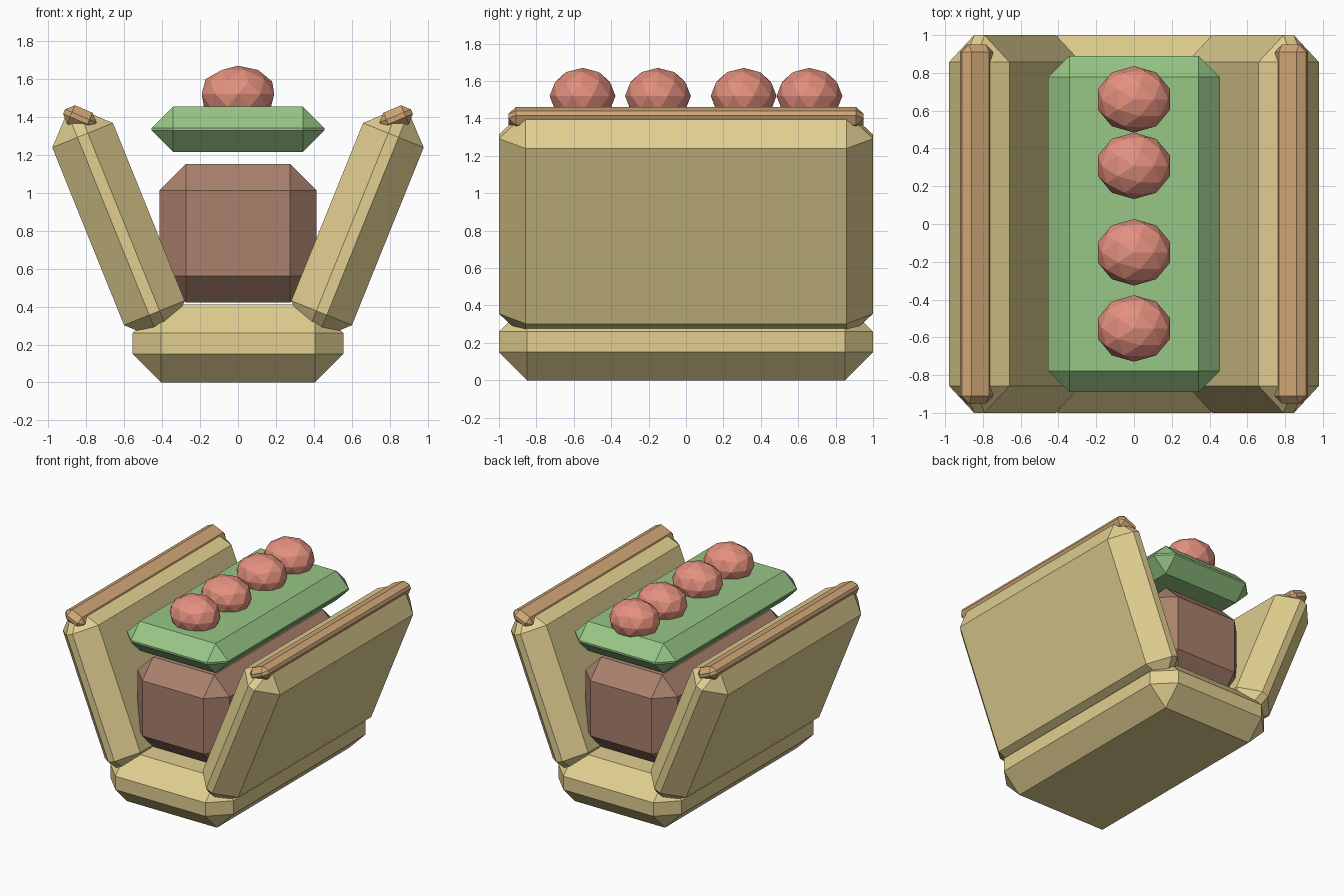
import bpy, bmesh
from math import radians
from mathutils import Matrix

if "Cube" in bpy.data.objects:
    bpy.data.objects.remove(bpy.data.objects["Cube"])


def material(name, rgb):
    m = bpy.data.materials.new(name)
    m.diffuse_color = (*rgb, 1)
    m.use_nodes = True
    m.node_tree.nodes["Principled BSDF"].inputs["Base Color"].default_value = m.diffuse_color
    return m


BREAD = material("bread", (0.75, 0.62, 0.28))
CRUST = material("crust", (0.62, 0.38, 0.18))
PATTY = material("patty", (0.40, 0.22, 0.15))
LEAF = material("leaf", (0.31, 0.57, 0.24))
TOMATO = material("tomato", (0.77, 0.28, 0.21))


def finish(name, bm, mat):
    me = bpy.data.meshes.new(name)
    bm.to_mesh(me)
    bm.free()
    me.materials.append(mat)
    ob = bpy.data.objects.new(name, me)
    bpy.context.collection.objects.link(ob)
    return ob


def chamfer_box(name, size, center, bevel, mat, tilt=0.0):
    """Box with every edge cut by a flat chamfer, tilted about y."""
    bm = bmesh.new()
    bmesh.ops.create_cube(bm, size=1, matrix=Matrix.Diagonal((*size, 1)))
    bmesh.ops.bevel(bm, geom=bm.edges[:], offset=bevel, segments=1,
                    profile=0.5, affect='EDGES', clamp_overlap=True)
    ob = finish(name, bm, mat)
    ob.location = center
    ob.rotation_euler.y = radians(tilt)
    return ob


# Bread: floor slab plus two outward-leaning walls
chamfer_box("bread_base", (1.11, 2, 0.41), (0, 0, 0.205), 0.15, BREAD)
for side, s in (("left", -1), ("right", 1)):
    chamfer_box(f"bread_wall_{side}", (0.345, 2, 1.296),
                (s * 0.63, 0, 0.835), 0.143, BREAD, s * 22)
    # Crust strip just breaking through the wall's inner top chamfer
    chamfer_box(f"crust_strip_{side}", (0.18, 1.9, 0.106),
                (s * 0.834, 0, 1.393), 0.04, CRUST, s * -23)

# Filling
chamfer_box("patty", (0.83, 1.68, 0.73), (0, 0, 0.787), 0.14, PATTY)
chamfer_box("lettuce", (0.91, 1.78, 0.24), (0, 0, 1.335), 0.113, LEAF)

# Row of faceted tomatoes
for i, y in enumerate((-0.553, -0.15, 0.308, 0.66), 1):
    bm = bmesh.new()
    bmesh.ops.create_icosphere(bm, subdivisions=2, radius=1,
                               matrix=Matrix.Diagonal((0.201, 0.176, 0.15, 1)))
    finish(f"tomato_{i}", bm, TOMATO).location = (0, y, 1.52)
